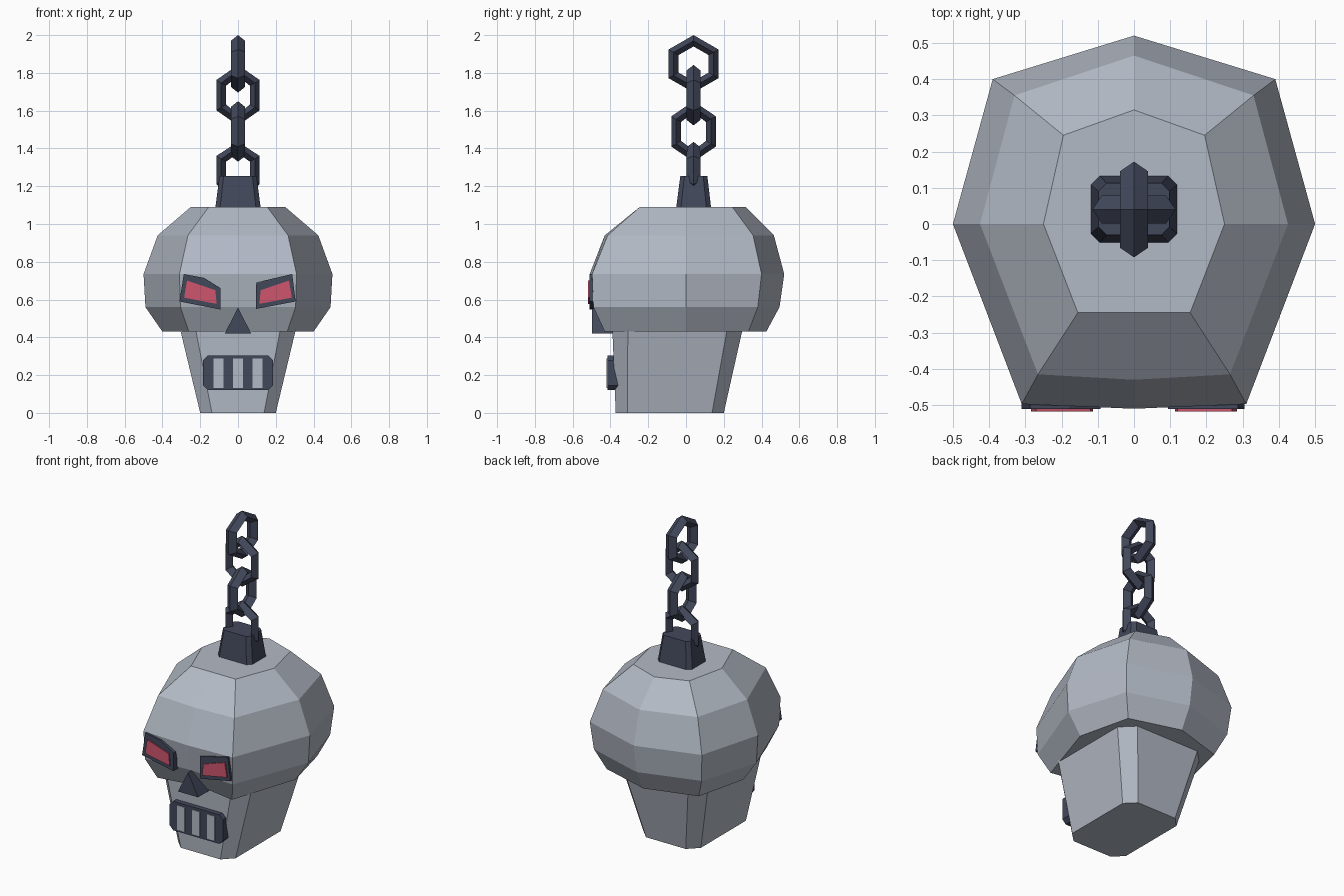
import bpy
import bmesh
import math
from mathutils import Vector

default_cube = bpy.data.objects.get("Cube")
if default_cube:
    bpy.data.objects.remove(default_cube, do_unlink=True)


def make_material(name, colour):
    material = bpy.data.materials.new(name)
    material.use_nodes = True
    rgba = (*colour, 1)
    material.diffuse_color = rgba
    material.node_tree.nodes["Principled BSDF"].inputs["Base Color"].default_value = rgba
    return material


bone = make_material("bone grey", (0.45, 0.49, 0.56))
iron = make_material("dark iron", (0.055, 0.065, 0.105))
glow = make_material("eye red", (0.62, 0.09, 0.15))


def loft(name, rings, material, capped=True, closed=False):
    """Skin a list of equal point rings with flat faces."""
    bm = bmesh.new()
    loops = [[bm.verts.new(Vector(point)) for point in ring] for ring in rings]
    pairs = list(zip(loops, loops[1:]))
    if closed:
        pairs.append((loops[-1], loops[0]))
    for lower, upper in pairs:
        count = len(lower)
        for i in range(count):
            j = (i + 1) % count
            bm.faces.new((lower[i], lower[j], upper[j], upper[i]))
    if capped:
        bm.faces.new(loops[0])
        bm.faces.new(loops[-1])
    bmesh.ops.recalc_face_normals(bm, faces=bm.faces)
    mesh = bpy.data.meshes.new(name)
    bm.to_mesh(mesh)
    bm.free()
    mesh.materials.append(material)
    obj = bpy.data.objects.new(name, mesh)
    bpy.context.collection.objects.link(obj)
    return obj


def prism(name, outline, front, back, material):
    """Extrude an outline of (x, z) points along y."""
    rings = [[(x, y, z) for x, z in outline] for y in (front, back)]
    return loft(name, rings, material)


def chamfered(left, right, low, high, cut):
    """Rectangle outline with its corners cut off."""
    return [(left + cut, low), (right - cut, low), (right, low + cut), (right, high - cut),
            (right - cut, high), (left + cut, high), (left, high - cut), (left, low + cut)]


def tapered_block(name, levels, material):
    """Chamfered block; each level is z, half width, front, back, cut."""
    rings = [[(x, y, z) for x, y in chamfered(-half, half, front, back, cut)]
             for z, half, front, back, cut in levels]
    return loft(name, rings, material)


def skull_ring(z, back, corner_x, corner_y, side, cheek_x, cheek_y, middle):
    """Symmetric ring running from the back round to the face and back."""
    half = [(corner_x, corner_y), (side, 0), (cheek_x, cheek_y)]
    outline = [(0, back)] + half + [(0, middle)] + [(-x, y) for x, y in reversed(half)]
    return [(x, y, z) for x, y in outline]


# Faceted cranium
loft("cranium", [
    skull_ring(0.43, 0.425, 0.32, 0.33, 0.40, 0.26, -0.43, -0.385),
    skull_ring(0.56, 0.495, 0.375, 0.38, 0.49, 0.305, -0.49, -0.465),
    skull_ring(0.735, 0.52, 0.39, 0.40, 0.50, 0.31, -0.497, -0.51),
    skull_ring(0.94, 0.465, 0.33, 0.355, 0.425, 0.265, -0.415, -0.43),
    skull_ring(1.09, 0.315, 0.195, 0.245, 0.25, 0.155, -0.245, -0.245),
], bone)

# Tapered jaw
tapered_block("jaw", [
    (0, 0.20, -0.372, 0.20, 0.062),
    (0.445, 0.307, -0.39, 0.30, 0.082),
], bone)

# Mouth plate and teeth
prism("mouth_plate", chamfered(-0.185, 0.185, 0.12, 0.303, 0.025), -0.415, -0.36, iron)
for i in (-1, 0, 1):
    x = i * 0.104
    prism("tooth", [(x - 0.027, 0.133), (x + 0.027, 0.133), (x + 0.027, 0.287), (x - 0.027, 0.287)],
          -0.42, -0.41, bone)

# Nose wedge
prism("nose", [(-0.07, 0.42), (0.07, 0.42), (0, 0.558)], -0.497, -0.37, iron)

# Slanted eyes with dark sockets
prism("right_eye_socket", [(-0.31, 0.59), (-0.092, 0.547), (-0.092, 0.66), (-0.18, 0.715),
                           (-0.287, 0.735)], -0.511, -0.44, iron)
prism("left_eye_socket", [(0.305, 0.59), (0.094, 0.55), (0.094, 0.69), (0.287, 0.735)],
      -0.511, -0.44, iron)
for side, name in ((-1, "right_eye"), (1, "left_eye")):
    outline = [(0.285, 0.61), (0.113, 0.577), (0.12, 0.65), (0.27, 0.70)]
    prism(name, [(side * x, z) for x, z in outline], -0.518, -0.509, glow)

# Chain mount on the crown
tapered_block("chain_mount", [
    (1.085, 0.12, -0.052, 0.133, 0.025),
    (1.255, 0.098, -0.03, 0.113, 0.022),
], iron)


def chain_link(name, z, width, height, turned):
    """Six-sided link with a diamond section, standing on a point."""
    rings = []
    for i in range(6):
        angle = i * math.tau / 6
        ring = []
        for radial, depth in ((0, 0), (-0.03, 0.038), (-0.06, 0), (-0.03, -0.038)):
            across = (width / math.cos(math.pi / 6) + radial) * math.sin(angle)
            up = (height + radial) * math.cos(angle)
            x, y = (depth, across) if turned else (across, depth)
            ring.append((x, y + 0.04, z + up))
        rings.append(ring)
    return loft(name, rings, iron, capped=False, closed=True)


# Interlocked chain
chain_link("chain_link_1", 1.285, 0.115, 0.15, False)
chain_link("chain_link_2", 1.49, 0.118, 0.16, True)
chain_link("chain_link_3", 1.682, 0.115, 0.16, False)
chain_link("chain_link_4", 1.848, 0.132, 0.152, True)
